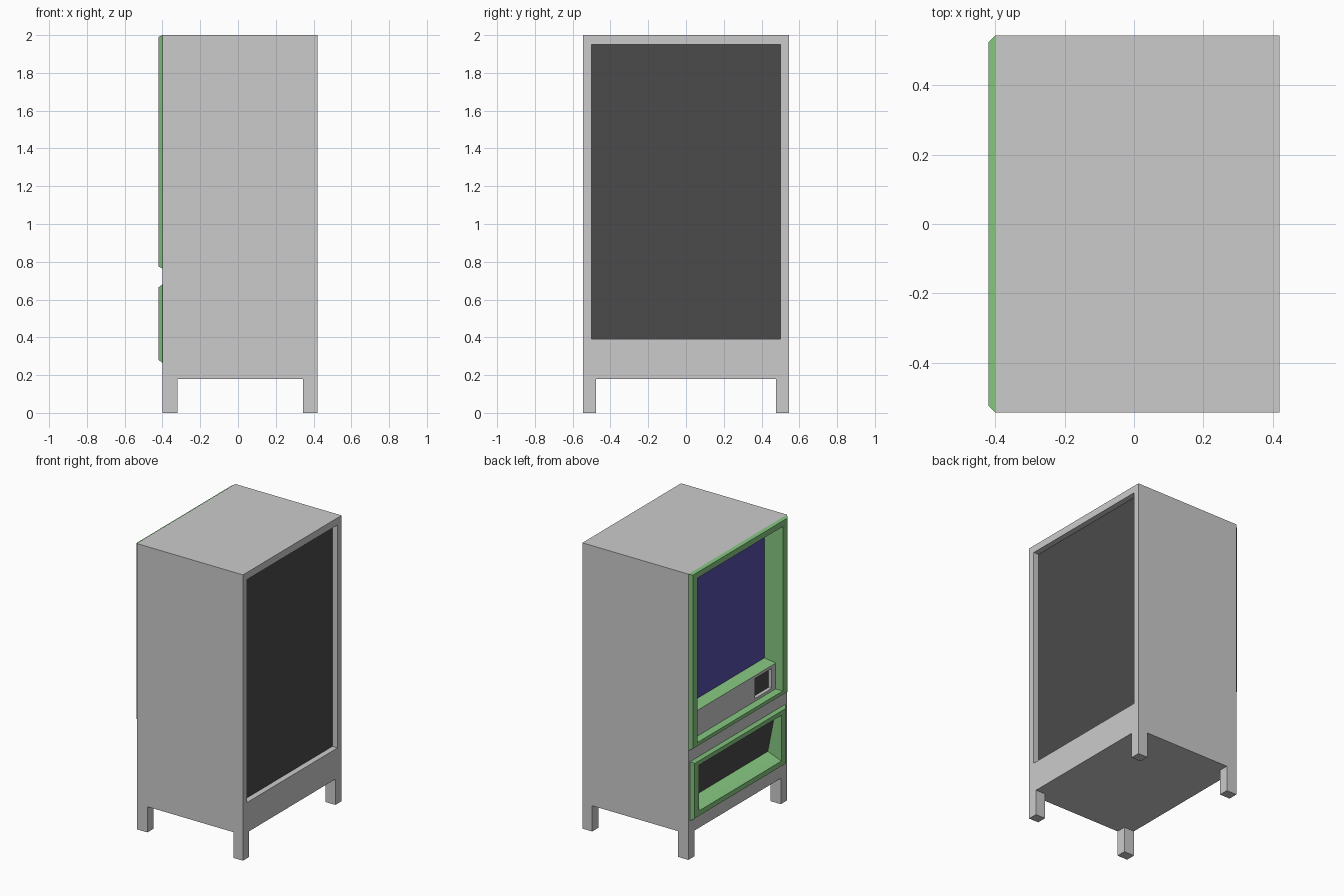
import bpy, bmesh

if "Cube" in bpy.data.objects:
    bpy.data.objects.remove(bpy.data.objects["Cube"])


def material(name, rgb):
    m = bpy.data.materials.new(name)
    m.diffuse_color = (*rgb, 1)
    m.use_nodes = True
    m.node_tree.nodes["Principled BSDF"].inputs["Base Color"].default_value = m.diffuse_color
    return m


green = material("green_trim", (0.24, 0.58, 0.22))
dark = material("dark_panel", (0.07, 0.07, 0.07))
blue = material("blue_panel", (0.10, 0.08, 0.42))


def rect(x, y0, y1, z0, z1, x_top=None):
    """Rectangle facing along x; x_top leans its upper edge."""
    xt = x if x_top is None else x_top
    return [(x, y0, z0), (x, y1, z0), (xt, y1, z1), (xt, y0, z1)]


def sym(x, w, z0, z1, x_top=None):
    return rect(x, -w, w, z0, z1, x_top)


def finish(name, bm, mat):
    me = bpy.data.meshes.new(name)
    bm.to_mesh(me)
    bm.free()
    if mat:
        me.materials.append(mat)
    ob = bpy.data.objects.new(name, me)
    bpy.context.collection.objects.link(ob)


def loft(name, rings, mat=None):
    """Join successive rectangles into a tube."""
    bm = bmesh.new()
    loops = [[bm.verts.new(p) for p in r] for r in rings]
    for a, b in zip(loops, loops[1:]):
        for i in range(4):
            j = (i + 1) % 4
            bm.faces.new((a[i], a[j], b[j], b[i]))
    finish(name, bm, mat)


def panel(name, pts, mat=None):
    bm = bmesh.new()
    bm.faces.new([bm.verts.new(p) for p in pts])
    finish(name, bm, mat)


def box(name, x0, x1, y0, y1, z0, z1):
    bm = bmesh.new()
    bmesh.ops.create_cube(bm, size=1)
    for v in bm.verts:
        v.co = (x1 if v.co.x > 0 else x0, y1 if v.co.y > 0 else y0, z1 if v.co.z > 0 else z0)
    finish(name, bm, None)


# Cabinet shell with the shallow recess on the +x side
W = 0.545
recess = sym(0.38, 0.5, 0.39, 1.95)
loft("cabinet_shell", [sym(-0.40, W, 0.18, 2), sym(0.42, W, 0.18, 2),
                       sym(0.42, 0.5, 0.39, 1.95), recess])
panel("recess_panel", recess, dark)

# Grey face around the lower opening
loft("lower_face", [sym(-0.40, 0.525, 0.265, 0.68), sym(-0.40, W, 0.18, 0.765)])

# Upper trim frame and display well
loft("upper_frame", [sym(-0.28, 0.47, 0.80, 1.95), sym(-0.42, 0.47, 0.80, 1.95),
                     sym(-0.42, 0.525, 0.775, 1.99), sym(-0.40, W, 0.765, 2)], green)
panel("display_panel", sym(-0.28, 0.47, 0.80, 1.95)[::-1], blue)

# Control panel with slot, and the ledge above it
slot = (-0.425, -0.24, 0.82, 0.96)
loft("control_panel", [rect(-0.34, *slot), rect(-0.365, *slot), sym(-0.365, 0.47, 0.80, 0.98)])
panel("slot_back", rect(-0.34, *slot)[::-1], dark)
panel("ledge", [(-0.365, -0.47, 0.98), (-0.28, -0.47, 0.995),
                (-0.28, 0.47, 0.995), (-0.365, 0.47, 0.98)], green)

# Lower trim frame, sloping tray and leaning flap
flap = sym(-0.315, 0.455, 0.355, 0.635, -0.37)
loft("tray_frame", [flap, sym(-0.37, 0.455, 0.335, 0.635, -0.385), sym(-0.42, 0.455, 0.315, 0.635),
                    sym(-0.42, 0.505, 0.28, 0.665), sym(-0.40, 0.525, 0.265, 0.68)], green)
panel("tray_flap", flap[::-1], dark)

# Corner legs
for side, x0, x1 in (("left", -0.40, -0.32), ("right", 0.345, 0.42)):
    for end, y0, y1 in (("front", -W, -0.477), ("back", 0.477, W)):
        box(f"{end}_{side}_leg", x0, x1, y0, y1, 0, 0.18)
